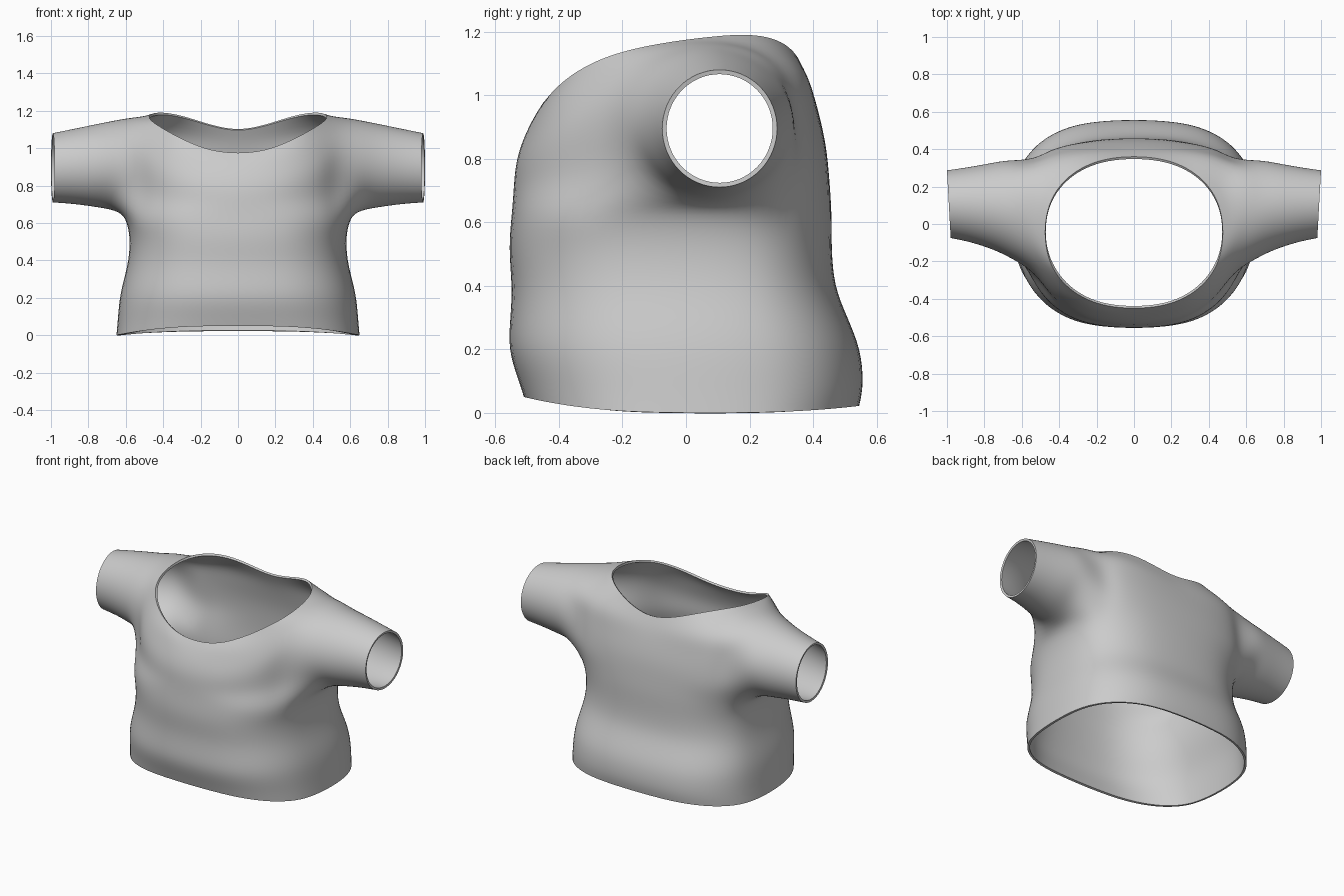
import bpy, bmesh
from math import sin, cos, pi, radians
from mathutils import Vector

if "Cube" in bpy.data.objects:
    bpy.data.objects.remove(bpy.data.objects["Cube"])

N = 12  # columns from front centre (0) over the side (6) to back centre (12)


def section(z, w, yf, yb, yc, ex, ef, eb):
    """Half outline: rounded-box curve from front centre to back centre."""
    pts = []
    for j in range(N + 1):
        t = pi * j / N
        s, c = max(sin(t), 0.0), cos(t)
        if abs(s) < 1e-6:
            s = 0.0
        if abs(c) < 1e-6:
            c = 0.0
        y = yc - (yc - yf) * c ** ef if c > 0 else yc + (yb - yc) * (-c) ** eb
        pts.append(Vector((w * s ** ex, y, z)))
    return pts


# Body rings from hem to armpit: z, half width, front y, back y
body = [(0.0, .65, -.51, .545), (.08, .645, -.53, .56), (.2, .635, -.56, .55),
        (.3, .612, -.555, .51), (.4, .588, -.55, .47), (.52, .58, -.56, .46),
        (.63, .605, -.55, .46)]
rings = [section(z, w, f, b, .05, .75, .75, .75) for z, w, f, b in body]
for ring, k in ((rings[0], 1), (rings[1], .5)):      # wavy hem
    for j, p in enumerate(ring):
        c = cos(pi * j / N)
        p.z += k * c * c * (.05 if c > 0 else .022)

# Yoke ring running over the shoulder, and the neck edge
yoke = [Vector(p) for p in (
    (0, -.478, .93), (.13, -.473, .94), (.27, -.44, .97), (.4, -.36, 1.01),
    (.53, -.19, 1.08), (.57, -.06, 1.14), (.58, .07, 1.165), (.57, .2, 1.15),
    (.53, .3, 1.09), (.4, .36, 1.08), (.26, .385, 1.06), (.13, .392, 1.04), (0, .392, 1.03))]
neck = section(0, .475, -.45, .36, -.045, .9, .9, .9)
neck_z = [.975, .99, 1.03, 1.075, 1.115, 1.145, 1.168, 1.183, 1.19, 1.183, 1.16, 1.125, 1.10]
for p, z in zip(neck, neck_z):
    p.z = z

# Chest rings between armpit and yoke (side columns stay open for the sleeve)
armpit = rings[-1]
chest = []
for f, w, yf, yb in ((.26, .6, -.545, .452), (.52, .6, -.538, .442), (.77, .6, -.515, .42)):
    ring = section(0, w, yf, yb, .08, .85, .85, .45)
    for p, a, b in zip(ring, armpit, yoke):
        p.z = a.z + (b.z - a.z) * f
    chest.append(ring)

# Sleeve rings: x, bottom z, top z, front y, back y
sleeve = [(.66, .664, 1.15, -.19, .345), (.76, .683, 1.13, -.14, .327),
          (.88, .70, 1.105, -.1, .305), (.99, .71, 1.08, -.075, .287)]

bm = bmesh.new()


def loft(a, b):
    for i in range(len(a) - 1):
        if None not in (a[i], a[i + 1], b[i], b[i + 1]):
            bm.faces.new((a[i], a[i + 1], b[i + 1], b[i]))


for side in (1, -1):
    def add(pts):
        return [bm.verts.new((p.x * side, p.y, p.z)) for p in pts]
    grid = [add(r) for r in rings]
    upper = []
    for r in chest:
        row = [None if 5 <= j <= 7 else v for j, v in enumerate(r)]
        upper.append([None if p is None else add([p])[0] for p in row])
    grid += upper + [add(yoke), add(neck)]
    for a, b in zip(grid, grid[1:]):
        loft(a, b)
    # Sleeve grows out of the armhole loop
    low, top = grid[len(rings) - 1], grid[-2]
    loop = low[4:9] + [r[8] for r in upper] + top[4:9][::-1] + [r[4] for r in upper[::-1]]
    for x, z0, z1, y0, y1 in sleeve:
        pts = []
        for i in range(16):
            a = radians(-90 + (i - 2) * 22.5)
            pts.append(Vector((x + .01 * cos(a), (y0 + y1) / 2 + (y1 - y0) / 2 * cos(a),
                               (z0 + z1) / 2 + (z1 - z0) / 2 * sin(a))))
        nxt = add(pts)
        loft(loop + loop[:1], nxt + nxt[:1])
        loop = nxt

bmesh.ops.remove_doubles(bm, verts=bm.verts, dist=.001)
bmesh.ops.recalc_face_normals(bm, faces=bm.faces)
mid = Vector((0, 0, .6))
if sum(f.normal.dot(f.calc_center_median() - mid) for f in bm.faces) < 0:
    bmesh.ops.reverse_faces(bm, faces=bm.faces)

# Push the cage out a little so subdivision lands on the intended surface
moved = {}
for v in bm.verts:
    es = [e for e in v.link_edges if e.is_boundary] or list(v.link_edges)
    mean = sum((e.other_vert(v).co for e in es), Vector()) / len(es)
    moved[v] = v.co + (v.co - mean) * .33
for v, co in moved.items():
    v.co = co

mesh = bpy.data.meshes.new("shirt")
bm.to_mesh(mesh)
bm.free()
shirt = bpy.data.objects.new("shirt", mesh)
bpy.context.collection.objects.link(shirt)

# Smooth cloth with a thin thickness
sub = shirt.modifiers.new("smooth", 'SUBSURF')
sub.levels = sub.render_levels = 2
sol = shirt.modifiers.new("thickness", 'SOLIDIFY')
sol.thickness = .014
sol.offset = -1
bpy.context.view_layer.objects.active = shirt
shirt.select_set(True)
bpy.ops.object.convert(target='MESH')
bpy.ops.object.shade_smooth_by_angle(angle=radians(40))
